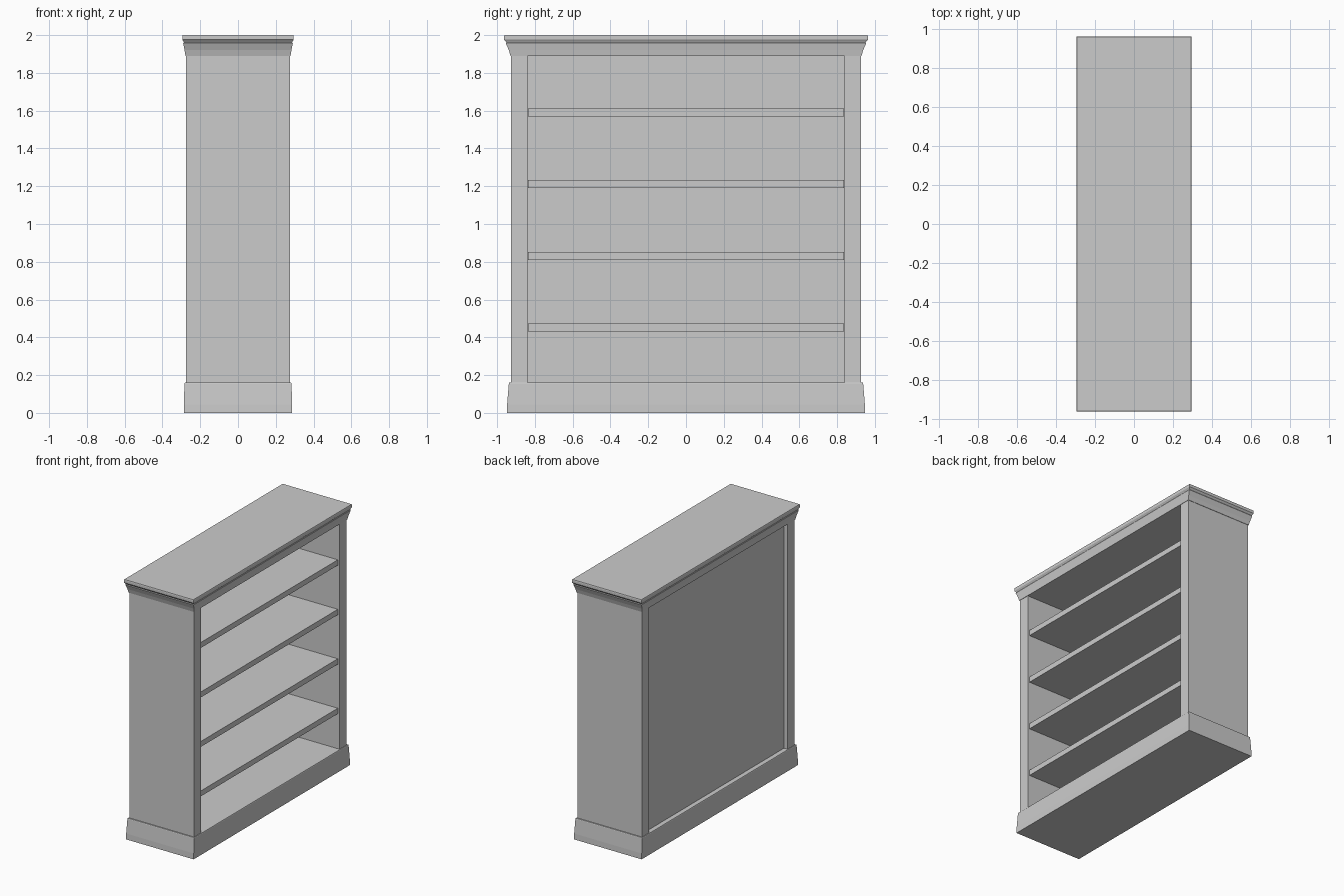
import bpy, bmesh

if "Cube" in bpy.data.objects:
    bpy.data.objects.remove(bpy.data.objects["Cube"])


def finish(name, bm):
    bmesh.ops.recalc_face_normals(bm, faces=bm.faces)
    mesh = bpy.data.meshes.new(name)
    bm.to_mesh(mesh)
    bm.free()
    ob = bpy.data.objects.new(name, mesh)
    bpy.context.collection.objects.link(ob)
    return ob


def stack(name, rings):
    """Solid moulding: rectangles (half_x, half_y, z) joined bottom to top."""
    bm = bmesh.new()
    loops = [[bm.verts.new((sx * hx, sy * hy, z))
              for sx, sy in ((-1, -1), (1, -1), (1, 1), (-1, 1))]
             for hx, hy, z in rings]
    for a, b in zip(loops, loops[1:]):
        for i in range(4):
            j = (i + 1) % 4
            bm.faces.new((a[i], a[j], b[j], b[i]))
    bm.faces.new(loops[0])
    bm.faces.new(loops[-1])
    return finish(name, bm)


def box(name, lo, hi):
    bm = bmesh.new()
    bmesh.ops.create_cube(bm, size=1)
    for v in bm.verts:
        v.co = [(l + h) / 2 + c * (h - l) for c, l, h in zip(v.co, lo, hi)]
    return finish(name, bm)


BODY_X, BODY_Y, INNER_Y = 0.275, 0.926, 0.839
BASE_TOP, CROWN_BOTTOM = 0.16, 1.89

# Tapered plinth
stack("base", [(0.287, 0.948, 0), (0.287, 0.947, 0.045),
               (0.283, 0.938, 0.155), (0.281, 0.936, BASE_TOP)])

# Flared crown with a small step under the top slab
stack("crown", [(0.278, 0.929, CROWN_BOTTOM), (0.283, 0.938, 1.92),
                (0.290, 0.954, 1.957), (0.287, 0.951, 1.962),
                (0.289, 0.955, 1.967), (0.295, 0.963, 1.976),
                (0.295, 0.963, 1.994), (0.293, 0.961, 2.0)])

# Side walls, mirrored across the middle
wall = box("side_walls", (-BODY_X, INNER_Y, BASE_TOP),
           (BODY_X, BODY_Y, CROWN_BOTTOM))
mirror = wall.modifiers.new("mirror", 'MIRROR')
mirror.use_axis = (False, True, False)

# Recessed back panel
box("back_panel", (-0.245, -INNER_Y, BASE_TOP), (-0.225, INNER_Y, CROWN_BOTTOM))

# Four evenly spaced shelves
for i in range(4):
    z = 0.43 + 0.38 * i
    box(f"shelf_{i + 1}", (-0.225, -0.837, z), (0.262, 0.837, z + 0.042))
